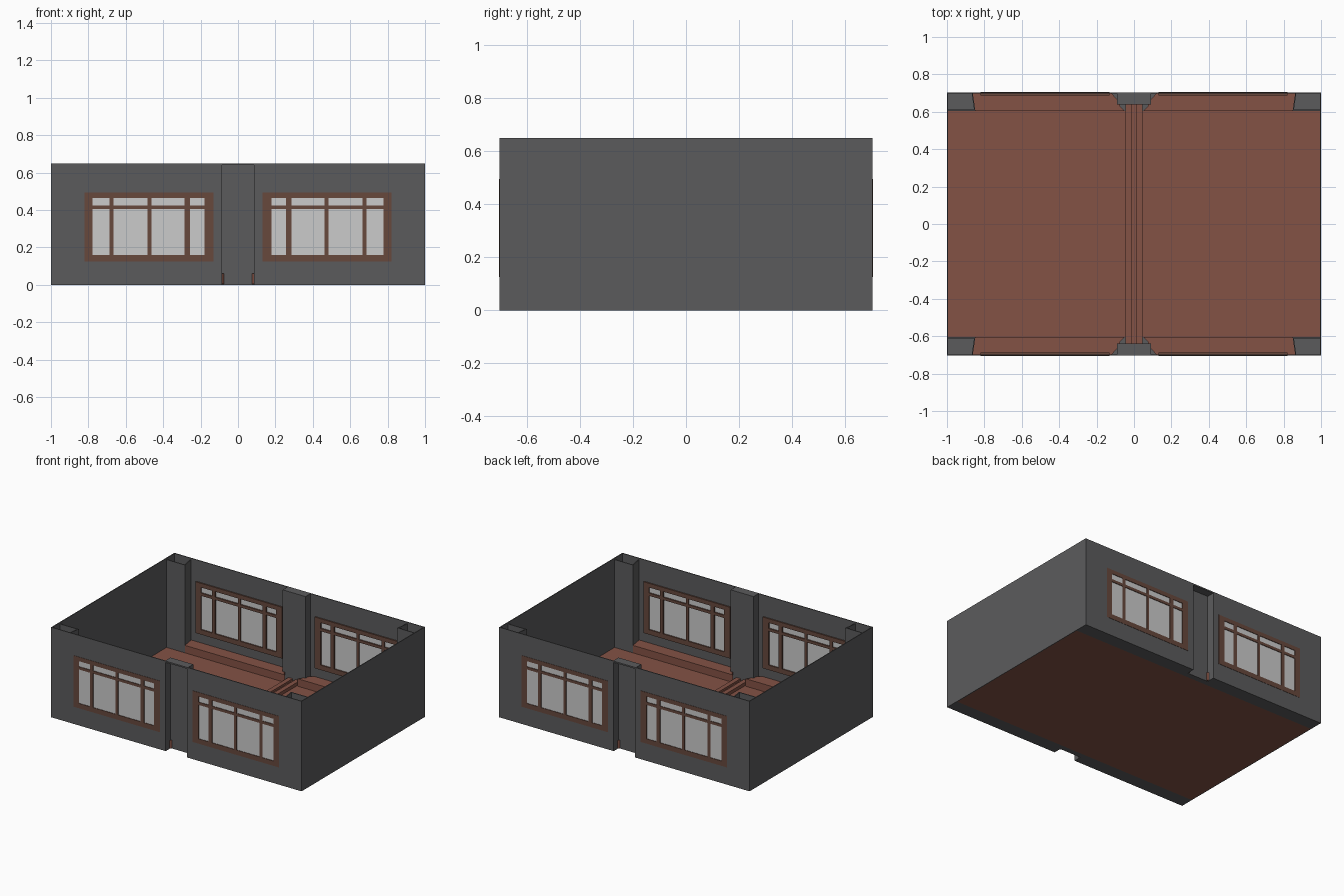
import bpy
import bmesh

cube = bpy.data.objects.get("Cube")
if cube:
    bpy.data.objects.remove(cube, do_unlink=True)


def material(name, rgb):
    m = bpy.data.materials.new(name)
    m.use_nodes = True
    m.diffuse_color = (*rgb, 1)
    bsdf = m.node_tree.nodes["Principled BSDF"]
    bsdf.inputs["Base Color"].default_value = (*rgb, 1)
    bsdf.inputs["Roughness"].default_value = 0.8
    return m


GREY = material("dark_grey_wall", (0.105, 0.105, 0.108))
FLOOR = material("red_brown_floor", (0.23, 0.085, 0.06))
WOOD = material("brown_window_wood", (0.135, 0.065, 0.046))
GLASS = material("pale_glass", (0.6, 0.6, 0.6))

WALL_H = 0.65
OUT = 0.703      # outer face of front and back walls
LEDGE = 0.605    # inner edge of the window ledges
NICHE = 0.64     # inner face of the centre pillars
SHEET = 0.006    # thickness of wall panels


def finish(name, bm, mat):
    """Make an object from one quarter and mirror it to the other three."""
    bmesh.ops.recalc_face_normals(bm, faces=bm.faces)
    mesh = bpy.data.meshes.new(name)
    bm.to_mesh(mesh)
    bm.free()
    mesh.materials.append(mat)
    ob = bpy.data.objects.new(name, mesh)
    bpy.context.collection.objects.link(ob)
    mod = ob.modifiers.new("quarters", 'MIRROR')
    mod.use_axis = (True, True, False)
    mod.merge_threshold = 0.0001
    return ob


def extrude(bm, offset):
    geo = bmesh.ops.extrude_face_region(bm, geom=bm.faces[:])["geom"]
    verts = [g for g in geo if isinstance(g, bmesh.types.BMVert)]
    bmesh.ops.translate(bm, verts=verts, vec=offset)


def prism(name, pts, z0, z1, mat):
    """Plan outline raised from z0 to z1."""
    bm = bmesh.new()
    bm.faces.new([bm.verts.new((x, y, z0)) for x, y in pts])
    extrude(bm, (0, 0, z1 - z0))
    return finish(name, bm, mat)


def box(name, x0, x1, y0, y1, z0, z1, mat):
    return prism(name, [(x0, y0), (x1, y0), (x1, y1), (x0, y1)], z0, z1, mat)


def lattice(name, xs, zs, is_hole, y, depth, mat):
    """Upright panel cut into cells, with some cells left open."""
    bm = bmesh.new()
    grid = [[bm.verts.new((x, y, z)) for z in zs] for x in xs]
    for i in range(len(xs) - 1):
        for j in range(len(zs) - 1):
            if not is_hole(i, j):
                bm.faces.new((grid[i][j], grid[i + 1][j],
                              grid[i + 1][j + 1], grid[i][j + 1]))
    extrude(bm, (0, depth, 0))
    return finish(name, bm, mat)


# Walls
lattice("window_wall", [0.085, 0.13, 0.82, 1], [0, 0.125, 0.495, WALL_H],
        lambda i, j: i == 1 and j == 1, -OUT, SHEET, GREY)
box("side_wall", 1 - SHEET, 1, -OUT, 0, 0, WALL_H, GREY)

# Windows: odd cells are panes, even cells are bars
lattice("window_frame",
        [0.13, 0.178, 0.257, 0.287, 0.463, 0.483, 0.665, 0.688, 0.778, 0.82],
        [0.125, 0.16, 0.405, 0.425, 0.465, 0.495],
        lambda i, j: i % 2 and j % 2, -0.705, 0.017, WOOD)
box("window_glass", 0.14, 0.81, -0.701, -0.697, 0.135, 0.485, GLASS)

# Centre pillars, open as niches on the outside
box("pillar_back", 0, 0.09, -NICHE - SHEET, -NICHE, 0, WALL_H, GREY)
box("pillar_side", 0.085, 0.091, -OUT, -NICHE, 0, WALL_H, GREY)
box("pillar_cap", 0, 0.09, -OUT, -NICHE, WALL_H - 0.01, WALL_H, GREY)

# Hollow corner pillars
prism("corner_pillar",
      [(0.862, -0.7), (0.848, -LEDGE), (0.998, -LEDGE), (0.998, -LEDGE - SHEET),
       (0.855, -LEDGE - SHEET), (0.868, -0.7)], 0, 0.64, GREY)

# Floor with grey border strips along the window walls
box("floor", 0, 0.996, -LEDGE, 0, 0, 0.006, FLOOR)
box("border_strip", 0.085, 0.996, -OUT, -LEDGE, 0, 0.005, GREY)
box("border_centre", 0, 0.085, -NICHE, -LEDGE, 0, 0.005, GREY)

# Ledges below the windows, cut back around the centre pillars
prism("window_ledge",
      [(0.05, -LEDGE), (0.848, -LEDGE), (0.862, -0.698), (0.12, -0.698),
       (0.074, -0.65), (0.074, -0.63)], 0.004, 0.06, FLOOR)

# Centre track
box("track_bed", 0, 0.012, -NICHE, 0, 0.004, 0.015, FLOOR)
box("track_rail", 0.012, 0.045, -NICHE, 0, 0.004, 0.03, FLOOR)
